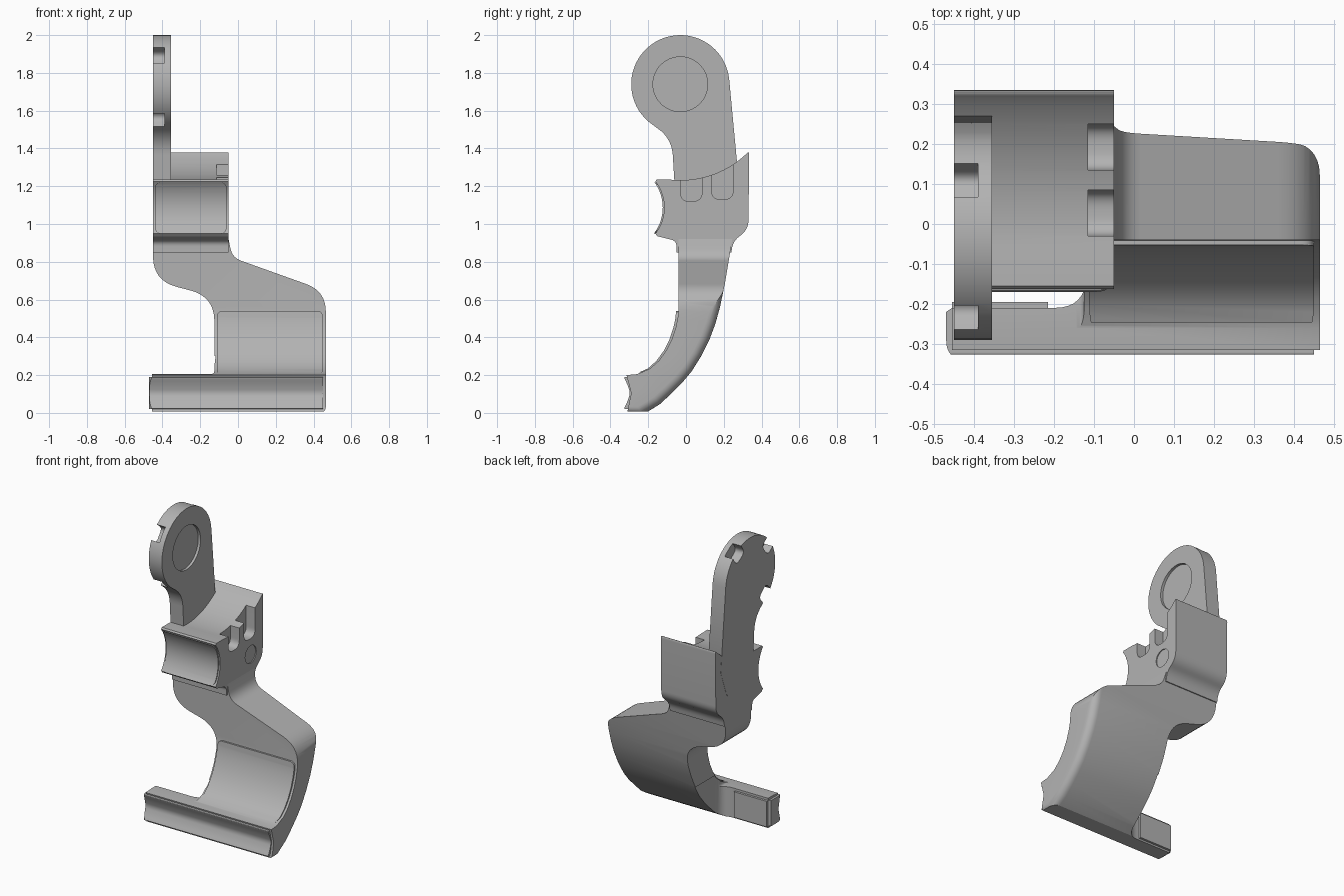
import bpy, bmesh, math
from mathutils import Vector

cube = bpy.data.objects.get("Cube")
if cube:
    bpy.data.objects.remove(cube, do_unlink=True)

GREY = (0.45, 0.45, 0.45, 1)
mat = bpy.data.materials.new("mid grey")
mat.use_nodes = True
mat.diffuse_color = GREY
mat.node_tree.nodes["Principled BSDF"].inputs["Base Color"].default_value = GREY


def rounded(points, steps=8):
    """Points are (u, v) or (u, v, r); r is the length trimmed at the corner."""
    out = []
    for i, p in enumerate(points):
        c = Vector(p[:2])
        if len(p) == 2:
            out.append(c)
            continue
        a = Vector(points[i - 1][:2]) - c
        b = Vector(points[(i + 1) % len(points)][:2]) - c
        a, b = c + a.normalized() * p[2], c + b.normalized() * p[2]
        for k in range(steps + 1):
            t = k / steps
            out.append(a * (1 - t) ** 2 + c * 2 * t * (1 - t) + b * t * t)
    return out


def arc(cu, cv, r, start, end, steps=40):
    angles = [math.radians(start + (end - start) * k / steps) for k in range(steps + 1)]
    return [(cu + r * math.cos(a), cv + r * math.sin(a)) for a in angles]


def prism(name, points, axis, low, high):
    """Extrude a rounded outline along an axis: x uses (y, z), y uses (x, z), z uses (x, y)."""
    place = {"x": lambda u, v, w: (w, u, v),
             "y": lambda u, v, w: (u, w, v),
             "z": lambda u, v, w: (u, v, w)}[axis]
    bm = bmesh.new()
    ring = rounded(points)
    ends = [[bm.verts.new(place(p[0], p[1], w)) for p in ring] for w in (low, high)]
    bm.faces.new(ends[0])
    bm.faces.new(ends[1][::-1])
    for i in range(len(ring)):
        j = (i + 1) % len(ring)
        bm.faces.new((ends[0][j], ends[0][i], ends[1][i], ends[1][j]))
    bmesh.ops.recalc_face_normals(bm, faces=bm.faces)
    mesh = bpy.data.meshes.new(name)
    bm.to_mesh(mesh)
    bm.free()
    mesh.materials.append(mat)
    obj = bpy.data.objects.new(name, mesh)
    bpy.context.collection.objects.link(obj)
    return obj


def combine(obj, other, operation):
    mod = obj.modifiers.new("cut", "BOOLEAN")
    mod.operation, mod.solver, mod.object = operation, "EXACT", other
    bpy.context.view_layer.objects.active = obj
    bpy.ops.object.modifier_apply(modifier=mod.name)
    bpy.data.objects.remove(other, do_unlink=True)


def rectangle(u0, u1, v0, v1, r):
    return [(u0, v0, r), (u1, v0, r), (u1, v1, r), (u0, v1, r)]


def pad(name, front, outline, rise=0.012):
    """Thin raised pad that follows a front profile and is trimmed to an outline."""
    line = [(y - rise, z) for y, z in front] + [(y + 0.02, z) for y, z in front[::-1]]
    obj = prism(name, line, "x", -0.6, 0.6)
    combine(obj, prism("trim", outline, "y", -0.6, 0.6), "INTERSECT")
    return obj


# Arm plate with a round head, a round recess and edge notches
CY, CZ, R = -0.03, 1.74, 0.26
arm = prism("arm_plate", arc(CY, CZ, R, 5, 235) + [
    (-0.075, 1.452, 0.09), (-0.06, 1.2), (-0.04, 1.0, 0.08), (0.2, 1.0, 0.08), (0.28, 1.22)],
    "x", -0.451, -0.355)
combine(arm, prism("recess", arc(CY, CZ, 0.145, 0, 351), "x", -0.372, -0.3), "DIFFERENCE")
for angle in (57, 143, 228):
    d = Vector((math.cos(math.radians(angle)), math.sin(math.radians(angle))))
    side = Vector((-d.y, d.x)) * 0.05
    hub = Vector((CY, CZ))
    inner, outer = hub + d * (R - 0.07), hub + d * (R + 0.1)
    slot = [(*(inner - side), 0.035), tuple(outer - side), tuple(outer + side), (*(inner + side), 0.035)]
    combine(arm, prism("notch", slot, "x", -0.6, -0.39), "DIFFERENCE")

# Body block: saddle top, concave front, straight back
body_front = arc(-0.34, 1.087, 0.225, -38, 38, 14)
body = prism("body_block", body_front + [(-0.155, 1.235)] + arc(CY, CZ, 0.508, 264, 313, 16) + [
    (0.335, 1.39, 0.025), (0.33, 0.97, 0.05), (0.25, 0.91, 0.04), (0.24, 0.85),
    (-0.05, 0.85), (-0.05, 0.91, 0.03), (-0.15, 0.935)], "x", -0.45, -0.05)
for y0, y1, bottom in ((-0.03, 0.085, 1.12), (0.135, 0.25, 1.13)):
    combine(body, prism("slot", [(y0, bottom, 0.05), (y1, bottom, 0.05), (y1, 1.6), (y0, 1.6)],
                        "x", -0.115, 0.1), "DIFFERENCE")
combine(body, prism("pin_hole", arc(0.205, 1.025, 0.058, 0, 351), "x", -0.056, 0.1), "DIFFERENCE")
pad("body_pad", body_front, rectangle(-0.44, -0.06, 0.95, 1.22, 0.035), 0.008)

# Curved blade: side profile trimmed by the front outline
back = [(-0.2, 0.008), (-0.14, 0.045), (-0.08, 0.1), (-0.02, 0.16), (0.03, 0.22), (0.08, 0.3),
        (0.125, 0.39), (0.155, 0.47), (0.18, 0.56), (0.205, 0.68), (0.245, 0.92)]
grip = [(-0.235, 0.215), (-0.19, 0.235), (-0.145, 0.275), (-0.105, 0.33), (-0.075, 0.39),
        (-0.055, 0.45), (-0.044, 0.5), (-0.04, 0.55)]
blade = prism("lever_blade", back + [(-0.04, 0.92)] + grip[::-1] + [
    (-0.26, 0.205), (-0.315, 0.2), (-0.29, 0.105), (-0.31, 0.008)], "x", -0.6, 0.465)

# Soft outer back edge
bm = bmesh.new()
bm.from_mesh(blade.data)
edges = [e for e in bm.edges if all(
    v.co.x > 0.4 and any((v.co.yz - Vector(p)).length < 1e-4 for p in back) for v in e.verts)]
bmesh.ops.bevel(bm, geom=edges, offset=0.05, segments=6, profile=0.5, affect="EDGES")
bm.to_mesh(blade.data)
bm.free()

combine(blade, prism("outline", [
    (-0.455, 0.0), (0.465, 0.0, 0.035), (0.465, 0.645, 0.11), (-0.03, 0.822, 0.05), (-0.05, 0.92),
    (-0.45, 0.92), (-0.45, 0.7, 0.13), (-0.125, 0.615, 0.13), (-0.125, 0.205, 0.02),
    (-0.455, 0.205)], "y", -0.6, 0.6), "INTERSECT")
combine(blade, prism("foot_clearance", [
    (-0.6, -0.21), (-0.12, -0.21, 0.08), (-0.12, 0.3), (-0.6, 0.3)], "z", -0.1, 0.3), "DIFFERENCE")

# Raised pads on the blade front
pad("upper_pad", [(-0.04, 0.5), (-0.04, 0.9)], [
    (-0.435, 0.85, 0.02), (-0.435, 0.71, 0.12), (-0.11, 0.625, 0.12), (-0.11, 0.552),
    (0.445, 0.552, 0.04), (0.445, 0.64, 0.06), (-0.05, 0.815, 0.05), (-0.06, 0.85, 0.02)])
pad("grip_pad", grip, rectangle(-0.112, 0.45, 0.2, 0.54, 0.035))

# Grooved pad around the foot, wrapping the free end
foot = prism("foot_pad", [
    (-0.33, 0.02, 0.01), (-0.31, 0.06, 0.02), (-0.295, 0.105, 0.02), (-0.31, 0.15, 0.02),
    (-0.33, 0.19, 0.01), (-0.195, 0.19), (-0.195, 0.02)], "x", -0.47, 0.45)
combine(foot, prism("foot_trim", [
    (-0.47, -0.34, 0.05), (0.46, -0.34), (0.46, -0.28), (-0.215, -0.28), (-0.215, -0.195),
    (-0.455, -0.195), (-0.455, -0.21), (-0.47, -0.22)], "z", -0.1, 0.4), "INTERSECT")

# Smooth curves, crisp edges
for obj in bpy.context.collection.objects:
    if obj.type == "MESH" and mat.name in obj.data.materials:
        bpy.ops.object.select_all(action="DESELECT")
        obj.select_set(True)
        bpy.context.view_layer.objects.active = obj
        bpy.ops.object.shade_smooth_by_angle(angle=math.radians(30))
